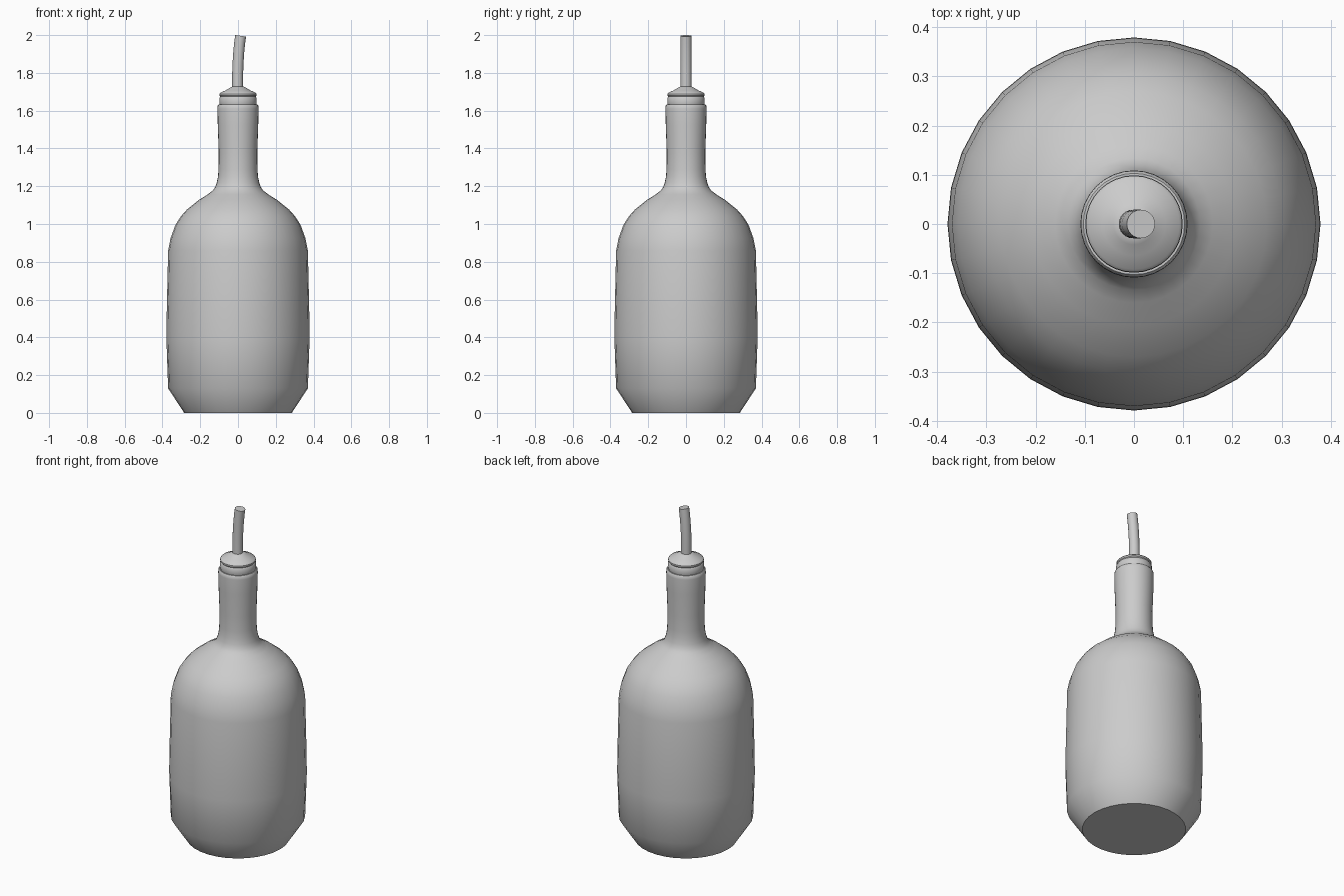
import bpy, bmesh, math
from mathutils import Vector

if "Cube" in bpy.data.objects:
    bpy.data.objects.remove(bpy.data.objects["Cube"])

def finish(name, bm, angle):
    bmesh.ops.recalc_face_normals(bm, faces=bm.faces[:])
    me = bpy.data.meshes.new(name)
    bm.to_mesh(me)
    bm.free()
    ob = bpy.data.objects.new(name, me)
    bpy.context.collection.objects.link(ob)
    bpy.ops.object.select_all(action='DESELECT')
    ob.select_set(True)
    bpy.context.view_layer.objects.active = ob
    bpy.ops.object.shade_smooth_by_angle(angle=math.radians(angle))
    return ob

def skin_rings(name, rings, angle):
    """Bridge a stack of vertex rings and cap both ends."""
    bm = bmesh.new()
    loops = [[bm.verts.new(p) for p in r] for r in rings]
    n = len(loops[0])
    for a, b in zip(loops, loops[1:]):
        for i in range(n):
            j = (i + 1) % n
            bm.faces.new((a[i], a[j], b[j], b[i]))
    bm.faces.new(loops[0][::-1])
    bm.faces.new(loops[-1])
    return finish(name, bm, angle)

def ring(center, radius, n, tilt=0.0):
    c = Vector(center)
    out = []
    for i in range(n):
        a = 2 * math.pi * i / n
        x, y = radius * math.cos(a), radius * math.sin(a)
        out.append(c + Vector((x * math.cos(tilt), y, -x * math.sin(tilt))))
    return out

def lathe(name, profile, n=32, angle=50):
    return skin_rings(name, [ring((0, 0, z), r, n) for r, z in profile], angle)

# Glass bottle: chamfered foot, barrel, round shoulder, neck and lip
lathe("bottle", [
    (0.285, 0), (0.37, 0.13), (0.379, 0.39), (0.378, 0.50), (0.370, 0.86),
    (0.357, 0.925), (0.331, 0.996), (0.303, 1.04), (0.27, 1.077),
    (0.206, 1.128), (0.16, 1.157), (0.134, 1.177), (0.121, 1.195),
    (0.113, 1.217), (0.106, 1.25), (0.103, 1.29), (0.102, 1.38),
    (0.107, 1.52), (0.109, 1.61), (0.108, 1.625), (0.103, 1.632),
    (0.09, 1.632)])

# Stopper: plug, grooved rim and sloped cap
lathe("stopper", [
    (0.088, 1.60), (0.097, 1.63), (0.099, 1.64), (0.099, 1.667),
    (0.094, 1.675), (0.098, 1.680), (0.098, 1.689), (0.092, 1.696),
    (0.064, 1.708), (0.042, 1.722), (0.030, 1.728)], angle=35)

# Pouring tube: rises straight, then leans toward +x
path = [(0, 1.70, 0), (0, 1.79, 0.01), (0.002, 1.85, 0.05),
        (0.006, 1.91, 0.09), (0.011, 1.96, 0.12), (0.016, 1.996, 0.14)]
skin_rings("pour_tube",
           [ring((x - 0.002, 0, z), 0.029, 24, t) for x, z, t in path], 40)
